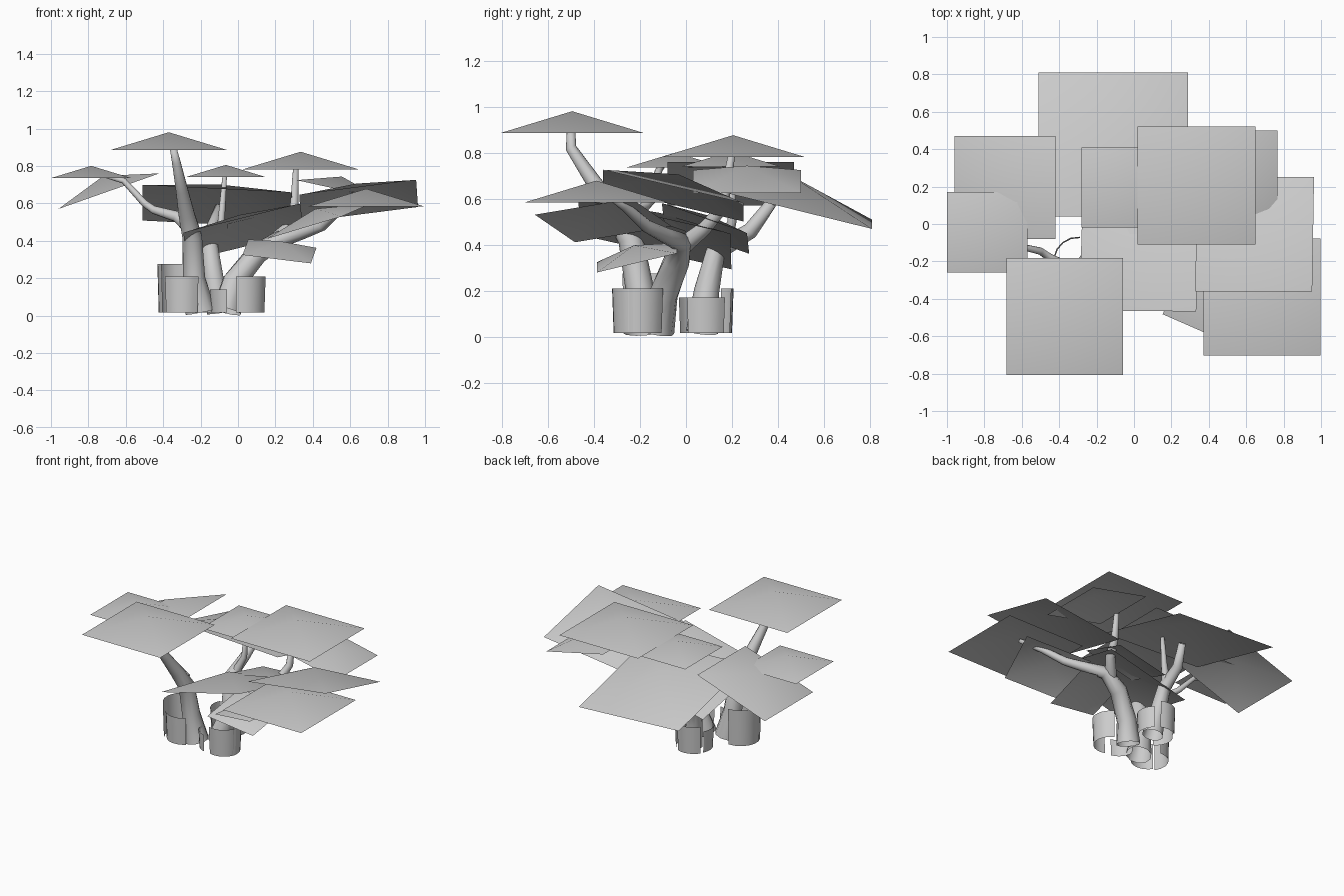
import bpy, bmesh, math
from mathutils import Vector

cube = bpy.data.objects.get("Cube")
if cube:
    bpy.data.objects.remove(cube, do_unlink=True)

grey = bpy.data.materials.new("pale_grey")
grey.use_nodes = True
grey.diffuse_color = (0.6, 0.6, 0.6, 1)
grey.node_tree.nodes["Principled BSDF"].inputs["Base Color"].default_value = (0.6, 0.6, 0.6, 1)


def finish(name, bm):
    mesh = bpy.data.meshes.new(name)
    bm.to_mesh(mesh)
    bm.free()
    mesh.materials.append(grey)
    for face in mesh.polygons:
        face.use_smooth = True
    obj = bpy.data.objects.new(name, mesh)
    bpy.context.collection.objects.link(obj)


def canopy(name, centre, across, back):
    """Shallow open pyramid spanned by its across and back edge vectors."""
    c, u, v = Vector(centre), Vector(across), Vector(back)
    bm = bmesh.new()
    ring = [bm.verts.new(c + u * a / 2 + v * b / 2)
            for a, b in ((-1, -1), (1, -1), (1, 1), (-1, 1))]
    apex = bm.verts.new(c + u.cross(v).normalized() * u.length * 0.152)
    for i in range(4):
        bm.faces.new((ring[i], ring[(i + 1) % 4], apex))
    finish(name, bm)


def limb(name, path, sides=10):
    """Tapered tube through points of (x, y, z, radius), open at the foot."""
    bm = bmesh.new()
    pts = [Vector(p[:3]) for p in path]
    rings = []
    for i, p in enumerate(pts):
        d = (pts[min(i + 1, len(pts) - 1)] - pts[max(i - 1, 0)]).normalized()
        side = d.cross(Vector((0.3, 1, 0.1))).normalized()
        other = d.cross(side)
        rings.append([])
        for k in range(sides):
            a = math.tau * k / sides
            rings[-1].append(bm.verts.new(p + (side * math.cos(a) + other * math.sin(a)) * path[i][3]))
    for low, high in zip(rings, rings[1:]):
        for k in range(sides):
            n = (k + 1) % sides
            bm.faces.new((low[k], low[n], high[n], high[k]))
    bm.faces.new(rings[-1])
    bmesh.ops.recalc_face_normals(bm, faces=bm.faces[:])
    finish(name, bm)


def root_panel(name, x, y, radius, start, sweep, top):
    """Curved upright sheet, slightly flared towards the top."""
    bm = bmesh.new()
    columns = []
    for k in range(7):
        a = math.radians(start + sweep * k / 6)
        columns.append([bm.verts.new((x + r * math.cos(a), y + r * math.sin(a), z))
                        for r, z in ((radius, 0.015), (radius * 1.06, top))])
    for p, q in zip(columns, columns[1:]):
        bm.faces.new((p[0], q[0], q[1], p[1]))
    finish(name, bm)


# Level canopies
for name, centre, size in (
        ("top_canopy", (-0.37, -0.495, 0.885), 0.625),
        ("upper_left_canopy", (0.335, 0.205, 0.78), 0.63),
        ("middle_canopy", (-0.065, 0.195, 0.74), 0.43),
        ("right_canopy", (-0.785, -0.045, 0.735), 0.43),
        ("front_left_canopy", (0.685, -0.39, 0.583), 0.625)):
    canopy(name, centre, (size, 0, 0), (0, size, 0))

# Tilted canopies
canopy("right_tilted_canopy", (-0.69, 0.195, 0.665), (0.54, 0, 0.19), (0, 0.55, 0))
canopy("back_canopy", (-0.11, 0.425, 0.583), (0.8, 0, -0.04), (0, 0.77, -0.19))
canopy("back_left_canopy", (0.54, 0.265, 0.674), (0.455, 0, -0.1), (0, 0.47, 0))
canopy("left_canopy", (0.645, -0.055, 0.613), (0.625, 0, 0.08), (0.01, 0.61, -0.145))
canopy("inner_left_canopy", (0.435, -0.36, 0.505), (0.4, -0.175, 0.12), (0.163, 0.42, 0.07))
canopy("centre_canopy", (0.03, -0.135, 0.445), (0.625, -0.005, 0.155), (0.02, 0.66, -0.15))
canopy("inner_back_canopy", (0.14, 0.085, 0.47), (0.38, -0.01, 0.09), (0.02, 0.37, -0.13))
canopy("low_canopy", (0.222, -0.213, 0.343), (0.365, 0, -0.045), (0.03, 0.347, 0.083))

# Trunks and branches
limb("right_trunk", [(-0.2, -0.19, 0.02, 0.085), (-0.235, -0.2, 0.2, 0.062), (-0.245, -0.24, 0.42, 0.055),
                     (-0.275, -0.31, 0.54, 0.045), (-0.3, -0.4, 0.67, 0.034),
                     (-0.33, -0.5, 0.82, 0.024), (-0.35, -0.5, 0.91, 0.018)])
limb("right_branch", [(-0.25, -0.25, 0.47, 0.045), (-0.33, -0.24, 0.53, 0.03), (-0.45, -0.18, 0.565, 0.022),
                      (-0.5, -0.145, 0.6, 0.02), (-0.61, -0.12, 0.72, 0.016), (-0.7, -0.1, 0.745, 0.012)])
limb("back_trunk", [(-0.1, 0.07, 0.02, 0.07), (-0.13, 0.09, 0.2, 0.055), (-0.15, 0.13, 0.37, 0.045),
                    (-0.14, 0.28, 0.46, 0.035), (-0.1, 0.37, 0.58, 0.025)])
limb("middle_branch", [(-0.14, 0.16, 0.38, 0.03), (-0.09, 0.2, 0.5, 0.02), (-0.07, 0.2, 0.76, 0.012)])
limb("left_trunk", [(-0.06, -0.13, 0.025, 0.08), (-0.02, -0.1, 0.18, 0.065), (0.1, -0.04, 0.33, 0.058),
                    (0.23, -0.02, 0.41, 0.045), (0.34, -0.09, 0.44, 0.034), (0.45, -0.17, 0.48, 0.028),
                    (0.55, -0.27, 0.57, 0.022), (0.66, -0.38, 0.65, 0.014)])
limb("left_branch", [(0.18, -0.02, 0.39, 0.04), (0.27, 0.08, 0.47, 0.032),
                     (0.3, 0.16, 0.56, 0.025), (0.31, 0.2, 0.8, 0.015)])

# Curved panels around the roots
for name, *shape in (
        ("right_root_outer", -0.3, -0.2, 0.125, 85, 130, 0.275),
        ("right_root_front", -0.29, -0.2, 0.115, 215, 95, 0.21),
        ("back_root_right", -0.13, 0.07, 0.11, 150, 90, 0.17),
        ("back_root_left", -0.11, 0.08, 0.11, -40, 90, 0.17),
        ("back_root_rear", -0.12, 0.08, 0.12, 65, 80, 0.21),
        ("left_root_front", 0.03, -0.2, 0.115, 250, 95, 0.21),
        ("left_root_side", 0.02, -0.21, 0.12, -20, 80, 0.21),
        ("left_root_inner", -0.04, -0.2, 0.105, 175, 85, 0.14)):
    root_panel(name, *shape)
